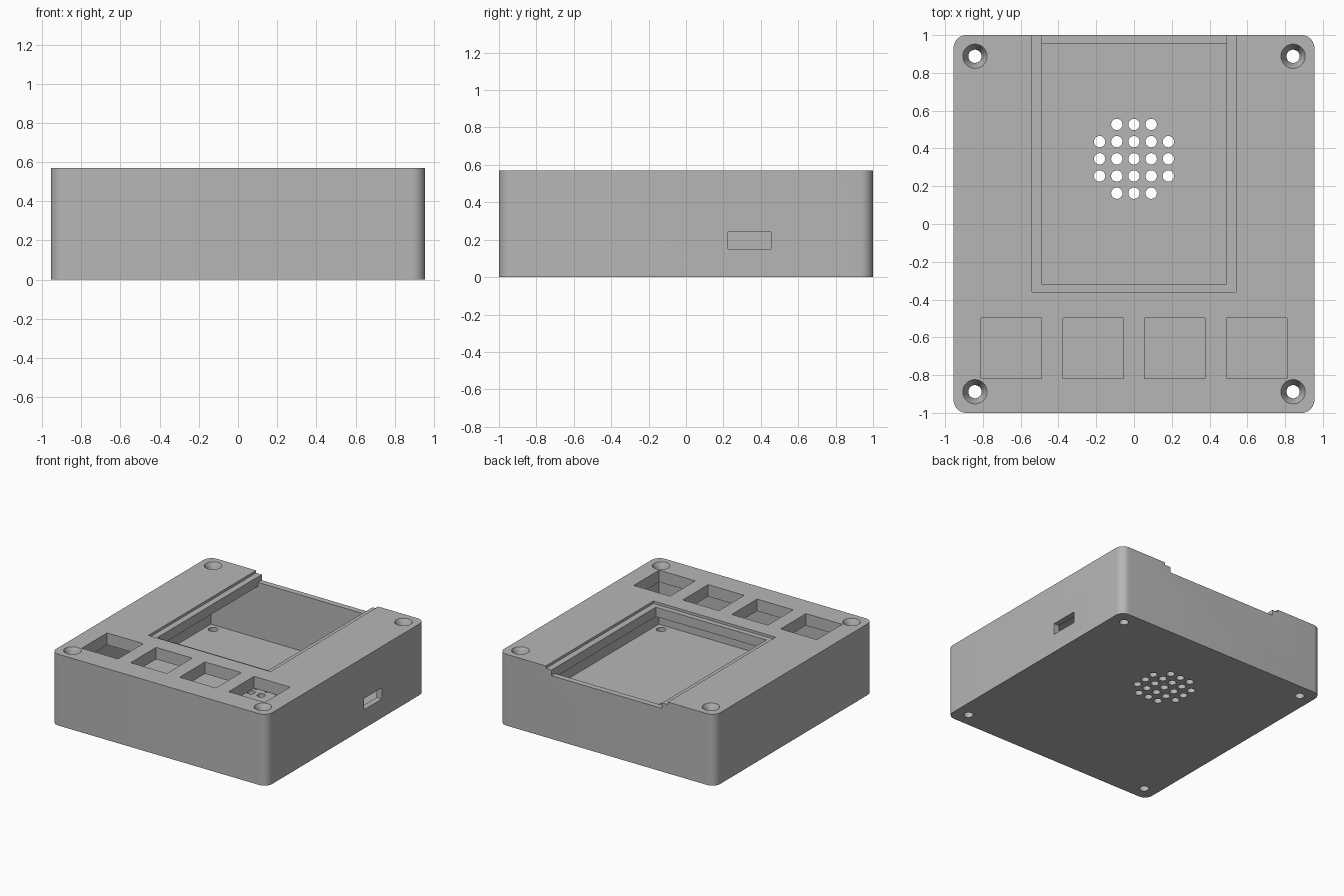
import bpy
import bmesh
from math import radians
from mathutils import Matrix, Vector

cube = bpy.data.objects.get("Cube")
if cube:
    bpy.data.objects.remove(cube, do_unlink=True)

TOP = 0.57       # overall height
FLOOR = 0.06     # floor thickness
PLATE = 0.475    # underside of the top plate
SCREW_X, SCREW_Y = 0.842, 0.888

grey = bpy.data.materials.new("plain_grey")
grey.use_nodes = True
colour = (0.47, 0.47, 0.47, 1)
grey.diffuse_color = colour
grey.node_tree.nodes["Principled BSDF"].inputs["Base Color"].default_value = colour


def add_box(bm, x0, x1, y0, y1, z0, z1):
    size = Matrix.Diagonal((x1 - x0, y1 - y0, z1 - z0, 1))
    centre = Vector((x0 + x1, y0 + y1, z0 + z1)) / 2
    return bmesh.ops.create_cube(bm, size=1, matrix=Matrix.Translation(centre) @ size)


def add_cone(bm, x, y, z0, z1, r0, r1, sides=32):
    bmesh.ops.create_cone(bm, cap_ends=True, segments=sides, radius1=r0, radius2=r1,
                          depth=z1 - z0,
                          matrix=Matrix.Translation((x, y, (z0 + z1) / 2)))


def to_object(bm, name):
    mesh = bpy.data.meshes.new(name)
    bm.to_mesh(mesh)
    bm.free()
    mesh.materials.append(grey)
    obj = bpy.data.objects.new(name, mesh)
    bpy.context.collection.objects.link(obj)
    return obj


def cut(target, bm, name):
    cutter = to_object(bm, name)
    cutter.hide_render = True
    mod = target.modifiers.new(name, "BOOLEAN")
    mod.operation = "DIFFERENCE"
    mod.solver = "EXACT"
    mod.object = cutter
    bpy.context.view_layer.objects.active = target
    bpy.ops.object.modifier_apply(modifier=mod.name)
    bpy.data.objects.remove(cutter, do_unlink=True)


# Outer case block with rounded upright corners
bm = bmesh.new()
add_box(bm, -0.955, 0.955, -1, 1, 0, TOP)
upright = [e for e in bm.edges
           if abs(e.verts[0].co.z - e.verts[1].co.z) > 0.1]
bmesh.ops.bevel(bm, geom=upright, offset=0.068, segments=10, profile=0.5, affect="EDGES")
case = to_object(bm, "case")

# Hollow interior, shallow sliding recess, main opening, lowered back lip, side port
for name, box in {
    "interior": (-0.908, 0.908, -0.953, 0.953, FLOOR, PLATE),
    "recess": (-0.54, 0.54, -0.36, 1.1, 0.55, 0.7),
    "opening": (-0.49, 0.49, -0.318, 0.953, 0.4, 0.7),
    "back_lip": (-0.49, 0.49, 0.9, 1.1, 0.505, 0.7),
    "side_port": (0.8, 1.1, 0.225, 0.455, 0.15, 0.24),
}.items():
    bm = bmesh.new()
    add_box(bm, *box)
    cut(case, bm, name)

# Row of four square button openings
bm = bmesh.new()
for i in range(4):
    x = (i - 1.5) * 0.433
    add_box(bm, x - 0.16, x + 0.16, -0.817, -0.497, 0.4, 0.7)
cut(case, bm, "button_openings")

# Vent grille: round holes in a grid without its corners
bm = bmesh.new()
for i in range(-2, 3):
    for j in range(-2, 3):
        if abs(i * j) < 4:
            add_cone(bm, i * 0.091, 0.345 + j * 0.091, -0.1, 0.2, 0.03, 0.03, 24)
cut(case, bm, "vent_holes")

# Screw holes through plate and floor, then their countersinks
screws = [(sx * SCREW_X, sy * SCREW_Y) for sx in (-1, 1) for sy in (-1, 1)]
bm = bmesh.new()
for x, y in screws:
    add_cone(bm, x, y, -0.1, 0.7, 0.035, 0.035)
cut(case, bm, "screw_holes")
bm = bmesh.new()
for x, y in screws:
    add_cone(bm, x, y, TOP - 0.06, TOP + 0.02, 0.034, 0.0745)
cut(case, bm, "countersinks")

# Smooth the rounded surfaces, keep edges sharp
bpy.ops.object.select_all(action="DESELECT")
case.select_set(True)
bpy.context.view_layer.objects.active = case
bpy.ops.object.shade_smooth_by_angle(angle=radians(30))
